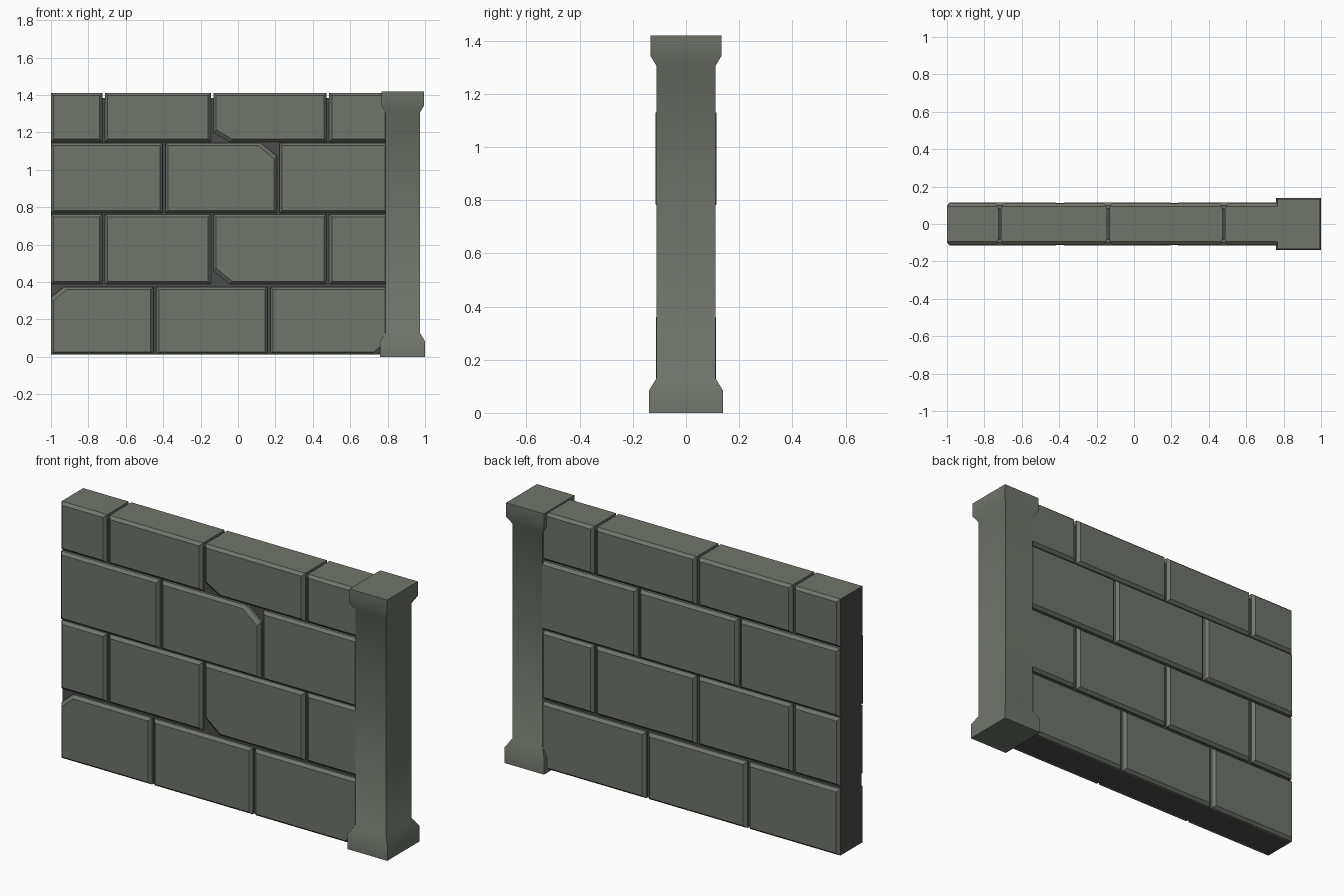
import bpy, bmesh, math

if "Cube" in bpy.data.objects:
    bpy.data.objects.remove(bpy.data.objects["Cube"])

def material(name, rgb):
    m = bpy.data.materials.new(name)
    m.diffuse_color = (*rgb, 1)
    m.use_nodes = True
    m.node_tree.nodes["Principled BSDF"].inputs["Base Color"].default_value = m.diffuse_color
    return m

STONE = material("grey_green_stone", (0.160, 0.176, 0.147))
MORTAR = material("dark_mortar", (0.070, 0.070, 0.072))

END = -1.0      # free end of the wall
CORE = 0.085    # half depth of the mortar core
TOP = 1.412     # top of the highest course
BEVEL = 0.014
GAP = 0.0075    # half width of a vertical joint

def finish(name, bm, dark_end=False):
    bmesh.ops.recalc_face_normals(bm, faces=bm.faces)
    if dark_end:   # the cut end of the wall is all mortar coloured
        for f in bm.faces:
            if f.normal.x < -0.95 and f.calc_center_median().x < END + 0.003:
                f.material_index = 1
    me = bpy.data.meshes.new(name)
    bm.to_mesh(me)
    bm.free()
    me.materials.append(STONE)
    me.materials.append(MORTAR)
    ob = bpy.data.objects.new(name, me)
    bpy.context.collection.objects.link(ob)
    return ob

def loft(bm, rings):
    """Join rings of equal point count into a closed solid."""
    vs = [[bm.verts.new(p) for p in r] for r in rings]
    n = len(vs[0])
    for a, b in zip(vs, vs[1:]):
        for i in range(n):
            j = (i + 1) % n
            bm.faces.new((a[i], a[j], b[j], b[i]))
    bm.faces.new(vs[0])
    bm.faces.new(vs[-1])

def rect(x0, x1, y0, y1, z):
    return [(x0, y0, z), (x1, y0, z), (x1, y1, z), (x0, y1, z)]

def outline(x0, x1, z0, z1, chip):
    """Brick outline in x/z; chip = (corner, width, height) cuts one corner."""
    pts = []
    for k, (x, z, sx, sz) in enumerate([(x0, z0, 1, 1), (x1, z0, -1, 1),
                                        (x1, z1, -1, -1), (x0, z1, 1, -1)]):
        if chip and chip[0] == k:
            cut = [(x, z + sz * chip[2]), (x + sx * chip[1], z)]
            pts += cut if k % 2 == 0 else cut[::-1]
        else:
            pts.append((x, z))
    return pts

def brick_face(bm, x0, x1, z0, z1, side, depth, chip=None):
    """Bevelled half brick standing out from the core."""
    base = outline(x0, x1, z0, z1, chip)
    face = outline(x0 + BEVEL, x1 - BEVEL, z0 + BEVEL, z1 - BEVEL, chip)
    steps = [(base, CORE - 0.002), (base, depth - 0.016), (face, depth)]
    loft(bm, [[(x, side * d, z) for x, z in ring] for ring, d in steps])

# mortar core
bm = bmesh.new()
loft(bm, [rect(END, 0.86, -CORE, CORE, 0.012), rect(END, 0.86, -CORE, CORE, 1.385)])
for f in bm.faces:
    f.material_index = 1
finish("mortar_core", bm)

# brick courses: bottom, top, joints, depth, chips on the front {brick: (corner, w, h)}
courses = [
    (0.012, 0.375, (-0.445, 0.165), 0.112, {0: (3, 0.07, 0.06), 2: (1, 0.06, 0.05)}),
    (0.390, 0.762, (-0.718, -0.138, 0.480), 0.109, {2: (0, 0.085, 0.07)}),
    (0.770, 1.143, (-0.395, 0.215), 0.114, {1: (2, 0.085, 0.07)}),
    (1.150, TOP, (-0.718, -0.138, 0.480), 0.109, {2: (0, 0.085, 0.05)}),
]
for row, (z0, z1, joints, depth, chips) in enumerate(courses, 1):
    bm = bmesh.new()
    edges = [END - GAP, *joints, 0.80 + GAP]
    for i, (a, b) in enumerate(zip(edges, edges[1:])):
        x0, x1 = a + GAP, b - GAP
        brick_face(bm, x0, x1, z0, z1, -1, depth, chips.get(i))
        brick_face(bm, x0, x1, z0, z1, 1, depth)
        if z1 == TOP:   # the top course runs through the wall
            loft(bm, [rect(x0, x1, -CORE, CORE, 1.383), rect(x0, x1, -CORE, CORE, TOP)])
    finish(f"brick_course_{row}", bm, dark_end=True)

# end pillar: (height, half width, half depth)
profile = [(0, 0.120, 0.140), (0.083, 0.120, 0.140), (0.130, 0.092, 0.111),
           (1.305, 0.092, 0.111), (1.342, 0.114, 0.133), (1.42, 0.114, 0.133)]
bm = bmesh.new()
loft(bm, [rect(0.88 - w, 0.88 + w, -d, d, z) for z, w, d in profile])
pillar = finish("end_pillar", bm)
bpy.context.view_layer.objects.active = pillar
pillar.select_set(True)
bpy.ops.object.shade_smooth_by_angle(angle=math.radians(38))
